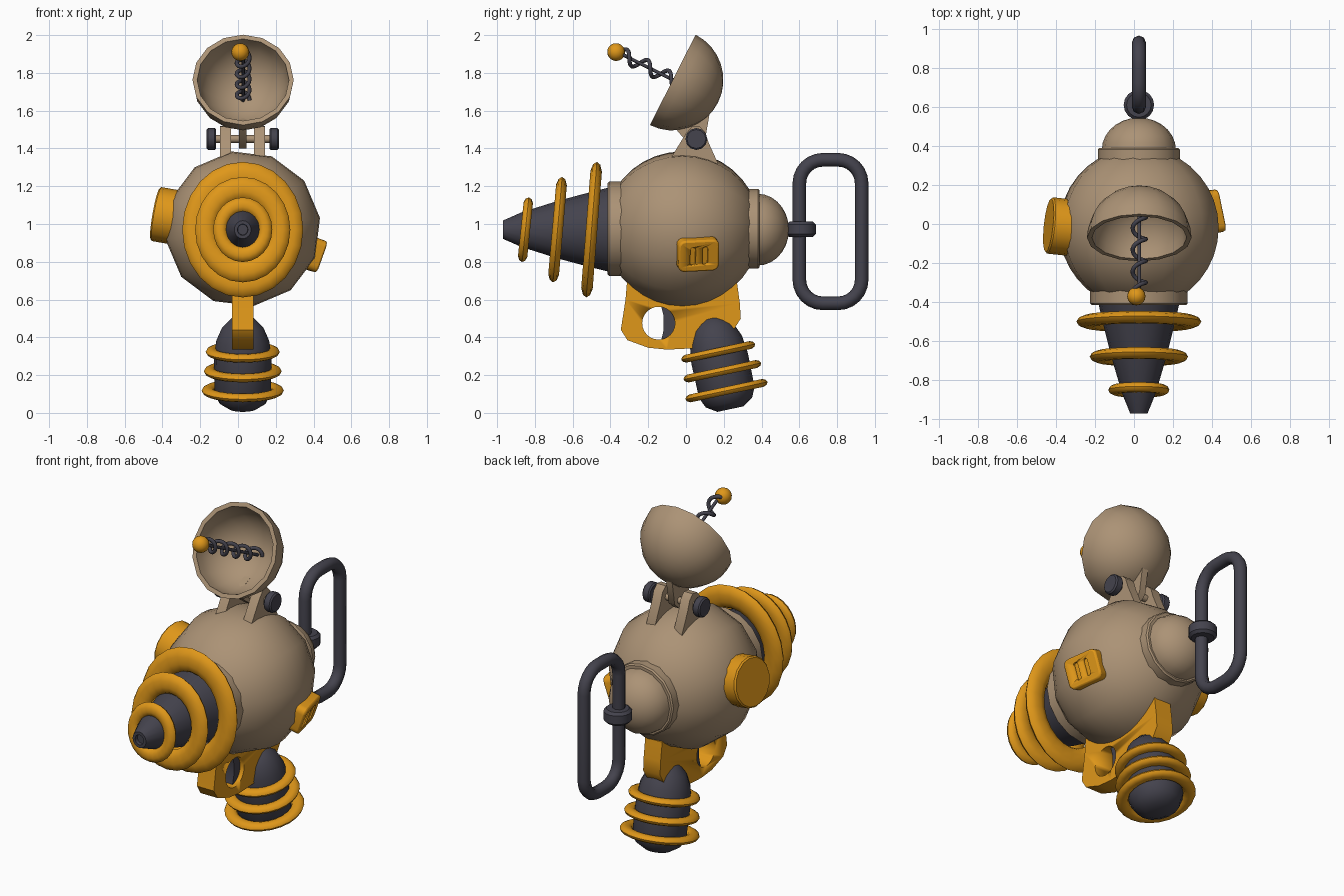
import bpy, bmesh
from math import sin, cos, pi, radians
from mathutils import Matrix, Vector, Euler

cube = bpy.data.objects.get("Cube")
if cube:
    bpy.data.objects.remove(cube)


def material(name, rgb):
    m = bpy.data.materials.new(name)
    m.use_nodes = True
    m.diffuse_color = (*rgb, 1)
    m.node_tree.nodes["Principled BSDF"].inputs["Base Color"].default_value = (*rgb, 1)
    return m


tan = material("tan", (0.41, 0.29, 0.18))
orange = material("orange", (0.74, 0.31, 0.01))
dark = material("dark_grey", (0.058, 0.056, 0.075))
CX = 0.025


def place(loc, rot=(0, 0, 0), sx=1):
    euler = Euler([radians(a) for a in rot]).to_matrix().to_4x4()
    return Matrix.Translation(loc) @ euler @ Matrix.Diagonal((sx, 1, 1, 1))


def finish(name, bm, matrix, mat, angle=40):
    bmesh.ops.remove_doubles(bm, verts=bm.verts, dist=1e-5)
    bmesh.ops.recalc_face_normals(bm, faces=bm.faces)
    bm.transform(matrix)
    me = bpy.data.meshes.new(name)
    bm.to_mesh(me)
    bm.free()
    me.materials.append(mat)
    me.shade_smooth()
    me.set_sharp_from_angle(angle=radians(angle))
    ob = bpy.data.objects.new(name, me)
    bpy.context.collection.objects.link(ob)
    return ob


def lathe(name, profile, matrix, mat, segs=16, closed=False, turn=0):
    """Spin (height, radius) pairs around local z."""
    bm = bmesh.new()
    rows = []
    for t, r in profile:
        rows.append([bm.verts.new((r * cos(2 * pi * i / segs + turn), r * sin(2 * pi * i / segs + turn), t))
                     for i in range(segs)])
    pairs = list(zip(rows, rows[1:])) + ([(rows[-1], rows[0])] if closed else [])
    for a, b in pairs:
        for i in range(segs):
            j = (i + 1) % segs
            bm.faces.new((a[i], a[j], b[j], b[i]))
    return finish(name, bm, matrix, mat)


def ring(name, outer, radial, axial, matrix, mat, segs=24):
    prof = [(axial * sin(k * pi / 5), outer - radial + radial * cos(k * pi / 5)) for k in range(10)]
    return lathe(name, prof, matrix, mat, segs, closed=True)


def drum(name, r, h, matrix, mat, segs=16, bevel=0.008):
    prof = [(-h / 2, 0), (-h / 2, r - bevel), (bevel - h / 2, r), (h / 2 - bevel, r), (h / 2, r - bevel), (h / 2, 0)]
    return lathe(name, prof, matrix, mat, segs)


def prism(name, pts, depth, matrix, mat):
    """Extrude a 2D outline symmetrically along local z."""
    bm = bmesh.new()
    face = bm.faces.new([bm.verts.new((x, y, -depth / 2)) for x, y in pts])
    out = bmesh.ops.extrude_face_region(bm, geom=[face])
    bmesh.ops.translate(bm, vec=(0, 0, depth), verts=[v for v in out["geom"] if isinstance(v, bmesh.types.BMVert)])
    return finish(name, bm, matrix, mat)


def rounded(w, h, r, n=4):
    """Rounded rectangle outline."""
    pts = []
    for q, (sx, sy) in enumerate(((1, 1), (-1, 1), (-1, -1), (1, -1))):
        for k in range(n + 1):
            a = (q + k / n) * pi / 2
            pts.append((sx * (w / 2 - r) + r * cos(a), sy * (h / 2 - r) + r * sin(a)))
    return pts


def cut(ob, cutter):
    mod = ob.modifiers.new("cut", "BOOLEAN")
    mod.operation, mod.object, mod.solver = "DIFFERENCE", cutter, "EXACT"
    dg = bpy.context.evaluated_depsgraph_get()
    me = bpy.data.meshes.new_from_object(ob.evaluated_get(dg))
    ob.modifiers.clear()
    ob.data = me
    bpy.data.objects.remove(cutter)


def tube(name, pts, r, mat, cyclic=False):
    cu = bpy.data.curves.new(name, "CURVE")
    cu.dimensions = "3D"
    cu.bevel_depth, cu.bevel_resolution, cu.use_fill_caps = r, 2, True
    sp = cu.splines.new("POLY")
    sp.points.add(len(pts) - 1)
    for p, co in zip(sp.points, pts):
        p.co = (*co, 1)
    sp.use_cyclic_u, sp.use_smooth = cyclic, True
    cu.materials.append(mat)
    ob = bpy.data.objects.new(name, cu)
    bpy.context.collection.objects.link(ob)


FRONT = (90, 0, 0)          # local z points to -y
SIDE = (90, 0, 90)          # local xy becomes world yz, local z becomes x

# Round body with front and rear collars and a rear dome
R = 0.413
lathe("body", [(-R * cos(pi * k / 18), R * sin(pi * k / 18)) for k in range(19)],
      place((CX, -0.02, 0.975), FRONT), tan, 12, turn=radians(8))
drum("front_collar", 0.25, 0.09, place((CX, -0.37, 0.975), FRONT), tan)
drum("rear_collar", 0.21, 0.08, place((CX, 0.35, 0.975), FRONT), tan)
lathe("rear_dome", [(-0.165 * sin(pi * k / 14), 0.19 * cos(pi * k / 14)) for k in range(8)],
      place((CX, 0.38, 0.97), FRONT), tan)

# Tapered barrel with a hollow tip and tilted rings
lathe("barrel", [(0.40, 0), (0.40, 0.225), (0.55, 0.187), (0.68, 0.152), (0.87, 0.092), (0.97, 0.048),
                 (0.97, 0.03), (0.95, 0.028), (0.95, 0)], place((CX, 0, 0.97), FRONT, 0.93), dark)
for i, (y, outer, radial, axial, tilt, sx) in enumerate((
        (-0.85, 0.172, 0.04, 0.026, 6, 0.91), (-0.68, 0.28, 0.06, 0.03, 5, 0.9),
        (-0.50, 0.36, 0.07, 0.032, 4.5, 0.89))):
    ring(f"barrel_ring_{i + 1}", outer, radial, axial, place((CX, y, 0.97), (90 - tilt, 0, 0), sx), orange)

# Leaning grip with rings
lathe("grip", [(0, 0), (0, 0.07), (0.035, 0.125), (0.09, 0.15), (0.28, 0.152), (0.37, 0.14), (0.44, 0.11),
               (0.49, 0.06), (0.505, 0)], place((CX, 0.235, 0.02), (12, 0, 0)), dark)
for i, (t, outer) in enumerate(((0.10, 0.222), (0.205, 0.21), (0.31, 0.2))):
    y, z = 0.235 - t * sin(radians(12)), 0.02 + t * cos(radians(12))
    ring(f"grip_ring_{i + 1}", outer, 0.035, 0.022, place((CX, y, z), (12, 0, 0), 0.98), orange)

# Trigger guard plate with finger hole and trigger
guard = prism("trigger_guard", [(-0.31, 0.72), (-0.32, 0.6), (-0.345, 0.44), (-0.31, 0.385), (-0.2, 0.345),
                                (-0.1, 0.335), (0.1, 0.345), (0.24, 0.42), (0.29, 0.5), (0.285, 0.58),
                                (0.27, 0.69), (0.15, 0.75)], 0.112, place((CX, 0, 0), SIDE), orange)
cut(guard, drum("hole_cutter", 0.087, 0.4, place((CX, -0.145, 0.475), (0, 90, 0)), orange, 24))
prism("trigger", [(-0.13, 0.56), (-0.118, 0.51), (-0.118, 0.44), (-0.13, 0.39), (-0.05, 0.39), (-0.05, 0.56)],
      0.06, place((CX, 0, 0), SIDE), dark)

# Hinge: two brackets, axle, end knobs and dish lug
for side, s in (("right", -1), ("left", 1)):
    prism(f"{side}_hinge_bracket", [(-0.1, 1.29), (-0.08, 1.35), (0, 1.48), (0.03, 1.515), (0.07, 1.52),
                                    (0.1, 1.49), (0.12, 1.43), (0.17, 1.32), (0.17, 1.27)],
          0.058, place((CX + s * 0.09, 0, 0), SIDE), tan)
    drum(f"{side}_hinge_knob", 0.058, 0.05, place((CX + s * 0.166, 0.055, 1.45), (0, 90, 0)), dark, 12)
drum("hinge_axle", 0.02, 0.32, place((CX, 0.055, 1.45), (0, 90, 0)), tan, 12)
prism("dish_lug", [(-0.06, 1.51), (0, 1.44), (0.055, 1.4), (0.1, 1.44), (0.125, 1.585)],
      0.04, place((CX, 0, 0), SIDE), tan)

# Hollow dish facing forward and up
dish = place((CX + 0.002, -0.07, 1.763), (63.2, 0, 0))
steps = [pi / 2 * k / 8 for k in range(9)]
lathe("dish", [(-0.268 * cos(a), 0.268 * sin(a)) for a in steps]
      + [(-0.243 * cos(a), 0.243 * sin(a)) for a in reversed(steps)], dish, tan, 16)

# Coiled antenna with a ball at the end
N = 84
coil = [dish @ Vector((0.034 * cos(2 * pi * 4.5 * k / N), 0.034 * sin(2 * pi * 4.5 * k / N), -0.24 + 0.56 * k / N))
        for k in range(N + 1)]
tube("antenna_coil", coil, 0.011, dark)
tube("antenna_rod", [dish @ Vector((0, 0, -0.25)), dish @ Vector((0, 0, 0.33))], 0.009, dark)
lathe("antenna_ball", [(-0.047 * cos(pi * k / 10), 0.047 * sin(pi * k / 10)) for k in range(11)],
      place((CX - 0.013, -0.37, 1.91)), orange)

# Rear carrying loop and its collar
tube("rear_loop", [(CX, 0.765 + y, 0.96 + z) for y, z in rounded(0.33, 0.76, 0.125, 6)], 0.036, dark, True)
drum("loop_collar", 0.078, 0.08, place((CX, 0.61, 0.972)), dark, 16, 0.015)

# Round dial on the right side
drum("side_dial", 0.145, 0.16, place((-0.36, -0.015, 1.04), (0, -80, -6)), orange, 16)

# Vent plate on the left side with two slots
vent = (Matrix.Translation((CX, -0.02, 0.975)) @ Matrix.Rotation(radians(12.5), 4, "Z")
        @ Matrix.Rotation(radians(19.5), 4, "Y") @ place((0.4, 0, 0), SIDE)
        @ Matrix.Rotation(radians(3), 4, "Z"))
plate = prism("vent_plate", rounded(0.22, 0.175, 0.035), 0.075, vent, orange)
bev = plate.modifiers.new("soft_edge", "BEVEL")
bev.width, bev.segments, bev.limit_method = 0.01, 2, "ANGLE"
for x in (-0.033, 0.033):
    cut(plate, prism("slot_cutter", rounded(0.03, 0.1, 0.014), 0.04,
                     vent @ Matrix.Translation((x, 0, 0.042)), orange))
